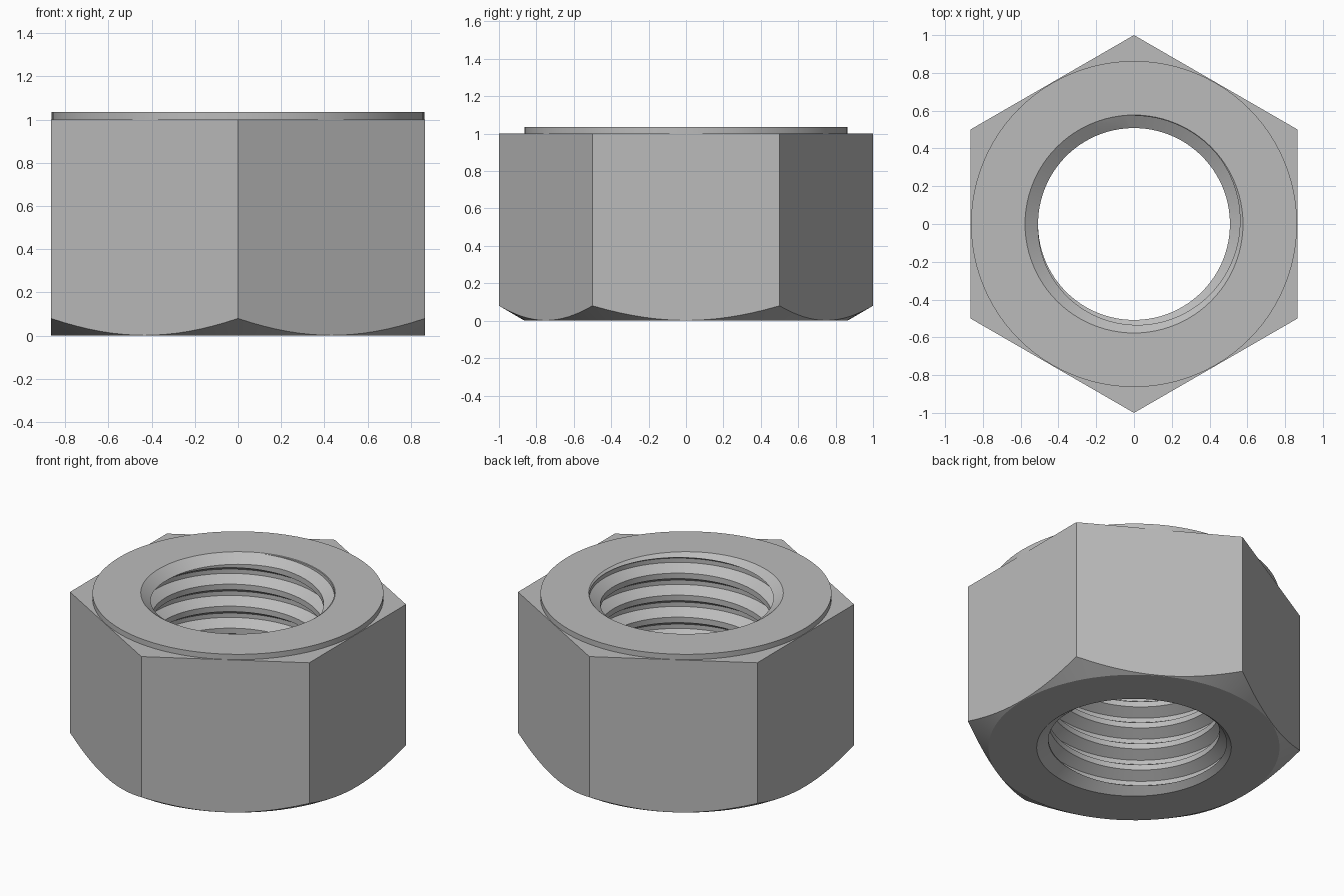
import bpy, bmesh
from math import sin, cos, pi, tau, radians

cube = bpy.data.objects.get("Cube")
if cube:
    bpy.data.objects.remove(cube, do_unlink=True)

HEIGHT, SHOULDER = 1.035, 1.0
FACE_R, BORE_R, MOUTH_R, ROOT_R = 0.863, 0.508, 0.577, 0.573
PITCH, SEGS = 0.144, 96


def add_object(name, bm):
    bmesh.ops.recalc_face_normals(bm, faces=bm.faces[:])
    mesh = bpy.data.meshes.new(name)
    bm.to_mesh(mesh)
    bm.free()
    obj = bpy.data.objects.new(name, mesh)
    bpy.context.collection.objects.link(obj)
    return obj


def turned(name, profile, segs=SEGS, phase=0.0):
    """Closed solid turned about z from (radius, z) points."""
    bm = bmesh.new()
    rings = [[bm.verts.new((r * cos(phase + tau * i / segs),
                            r * sin(phase + tau * i / segs), z))
              for i in range(segs)] for r, z in profile]
    for low, high in zip(rings, rings[1:]):
        for i in range(segs):
            j = (i + 1) % segs
            bm.faces.new((low[i], low[j], high[j], high[i]))
    bm.faces.new(rings[0])
    bm.faces.new(rings[-1])
    return add_object(name, bm)


def threaded_rod(name):
    """Right-hand helical strip, closed at both ends by a fan to the axis."""
    bm = bmesh.new()
    # crest, flank, root, flank heights within one pitch
    profile = [(BORE_R, -0.018), (BORE_R, 0.018), (ROOT_R, 0.058), (ROOT_R, 0.086)]
    start = 0.98 - 9 * PITCH
    steps = 10 * SEGS
    points = {}

    def vert(i, p):
        if p == len(profile):
            i, p = i + SEGS, 0
        if (i, p) not in points:
            r, dz = profile[p]
            a = radians(125) + tau * i / SEGS
            points[i, p] = bm.verts.new((r * cos(a), r * sin(a),
                                         start + dz + PITCH * i / SEGS))
        return points[i, p]

    for i in range(steps):
        for p in range(len(profile)):
            bm.faces.new((vert(i, p), vert(i + 1, p), vert(i + 1, p + 1), vert(i, p + 1)))
    ends = [e for e in bm.edges if e.is_boundary]
    bottom, top = bm.verts.new((0, 0, -1)), bm.verts.new((0, 0, 2))
    for e in ends:
        a, b = e.verts
        bm.faces.new((a, b, top if a.co.z > 0.5 else bottom))
    return add_object(name, bm)


def combine(obj, tool, operation):
    mod = obj.modifiers.new(operation.title(), "BOOLEAN")
    mod.operation, mod.object, mod.solver = operation, tool, "EXACT"
    graph = bpy.context.evaluated_depsgraph_get()
    mesh = bpy.data.meshes.new_from_object(obj.evaluated_get(graph))
    obj.modifiers.clear()
    obj.data = mesh
    bpy.data.objects.remove(tool, do_unlink=True)


# Hexagonal body with chamfered underside and raised round bearing face
body = turned("hex_nut", [(FACE_R, 0), (1.1, 0.138), (1.1, SHOULDER),
                          (FACE_R, SHOULDER), (FACE_R, HEIGHT)])
combine(body, turned("hex_prism", [(1, -0.2), (1, 1.3)], 6, pi / 2), "INTERSECT")

# Threaded bore with a countersink at each mouth
combine(body, threaded_rod("thread_cutter"), "DIFFERENCE")
flare, depth = MOUTH_R - BORE_R, 0.05
cone = [(MOUTH_R + flare, -depth), (MOUTH_R, 0), (BORE_R, depth), (0.3, 0.2)]
combine(body, turned("lower_countersink", cone), "DIFFERENCE")
combine(body, turned("upper_countersink", [(r, HEIGHT - z) for r, z in cone]), "DIFFERENCE")

# Plain grey metal
grey = bpy.data.materials.new("grey_metal")
grey.use_nodes = True
colour = (0.5, 0.5, 0.5, 1)
grey.diffuse_color = colour
grey.node_tree.nodes["Principled BSDF"].inputs["Base Color"].default_value = colour
body.data.materials.clear()
body.data.materials.append(grey)

# Smooth round surfaces, crisp edges
bpy.ops.object.select_all(action="DESELECT")
body.select_set(True)
bpy.context.view_layer.objects.active = body
bpy.ops.object.shade_smooth_by_angle(angle=radians(20))
